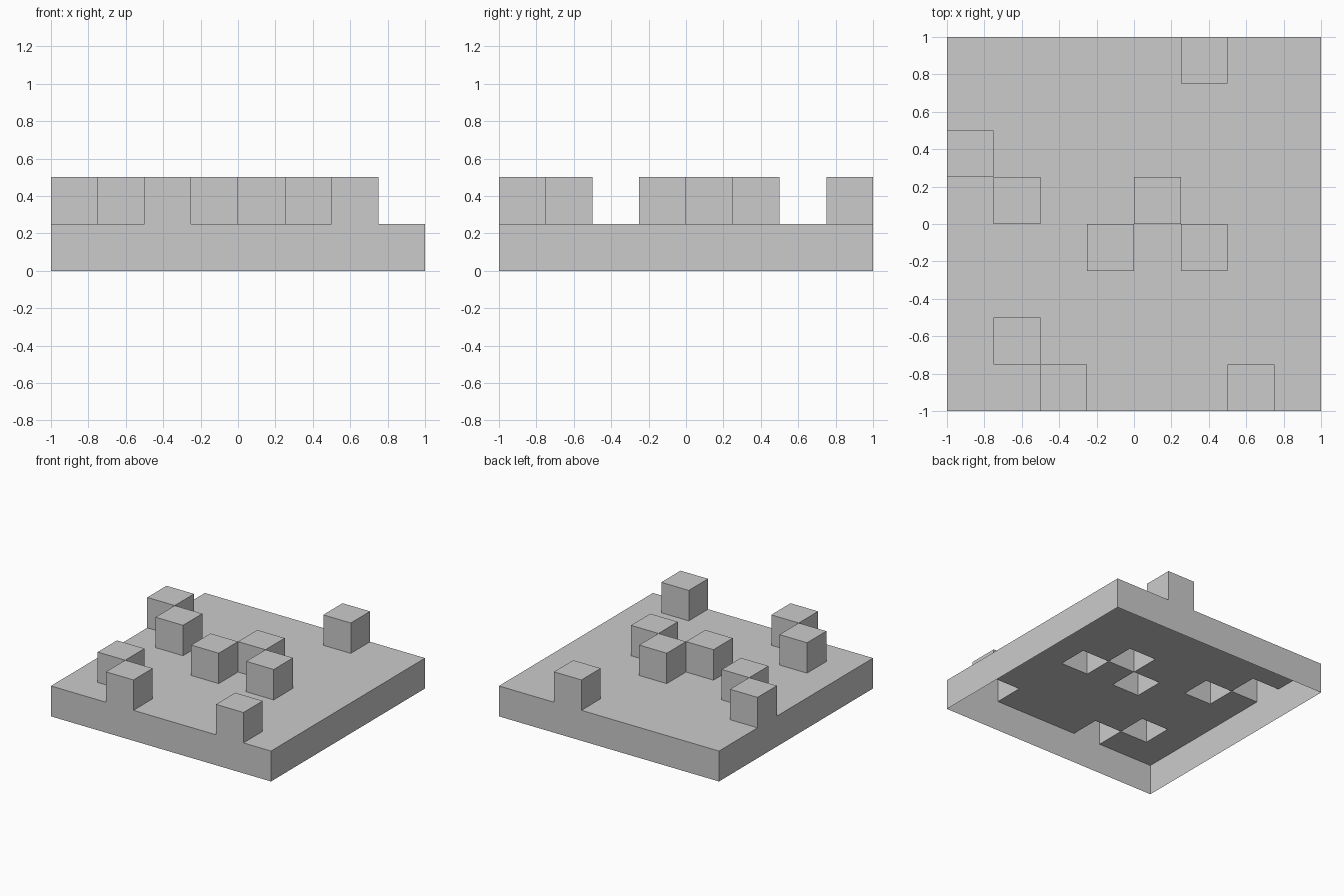
import bpy, bmesh
from mathutils import Vector

if "Cube" in bpy.data.objects:
    bpy.data.objects.remove(bpy.data.objects["Cube"])

N, S = 8, 0.25  # cells per side, cell size

# Grid cells (column, row) that carry a raised block
RAISED = {(5, 7), (0, 5), (1, 4), (4, 4), (3, 3), (5, 3), (1, 1), (2, 0), (6, 0)}


def height(i, j):
    """Height of a column in cells; zero outside the slab."""
    if not (0 <= i < N and 0 <= j < N):
        return 0
    return 2 if (i, j) in RAISED else 1


bm = bmesh.new()


def quad(center, u, v):
    """Square face of one cell whose normal is u x v."""
    corners = (-u - v, u - v, u + v, -u + v)
    bm.faces.new([bm.verts.new(center + c * S / 2) for c in corners])


X, Y, Z = Vector((1, 0, 0)), Vector((0, 1, 0)), Vector((0, 0, 1))

for i in range(N):
    for j in range(N):
        h = height(i, j)
        base = Vector(((i + 0.5) * S - 1, (j + 0.5) * S - 1, 0))
        # Top of the column
        quad(base + Z * h * S, X, Y)
        # Outer walls, only where the neighbour is lower; underside stays open
        for d in (X, -X, Y, -Y):
            low = height(i + int(d.x), j + int(d.y))
            for k in range(low, h):
                quad(base + d * S / 2 + Z * (k + 0.5) * S, Z.cross(d), Z)

bmesh.ops.remove_doubles(bm, verts=bm.verts[:], dist=1e-4)

# Hollow slab with raised blocks, one open shell
mesh = bpy.data.meshes.new("studded_slab")
bm.to_mesh(mesh)
bm.free()
bpy.context.collection.objects.link(bpy.data.objects.new("studded_slab", mesh))
